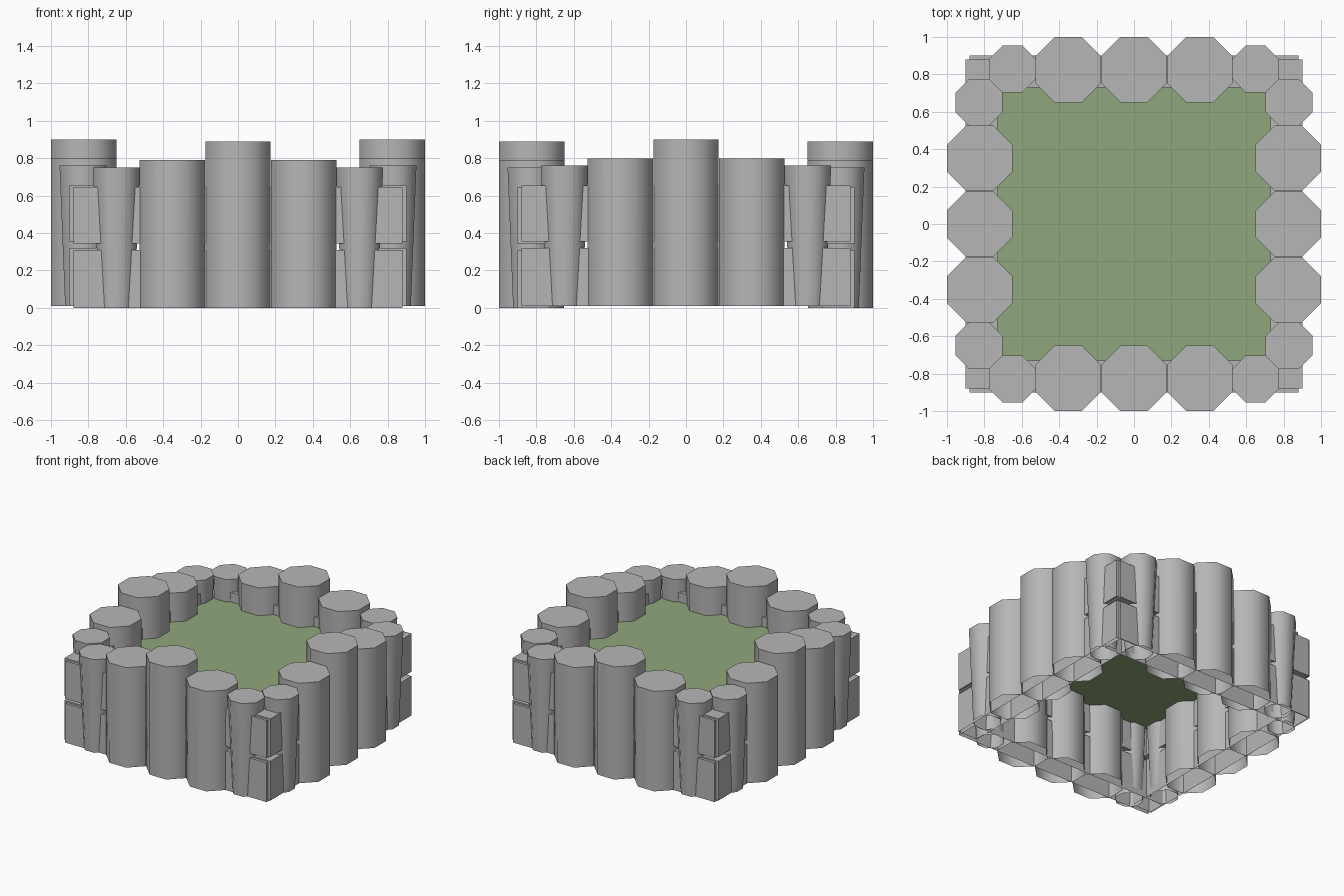
import bpy, bmesh
from math import pi, cos, sin, radians
from mathutils import Matrix

cube = bpy.data.objects.get("Cube")
if cube:
    bpy.data.objects.remove(cube, do_unlink=True)


def material(name, rgb):
    m = bpy.data.materials.new(name)
    m.use_nodes = True
    m.diffuse_color = (*rgb, 1)
    m.node_tree.nodes["Principled BSDF"].inputs["Base Color"].default_value = (*rgb, 1)
    return m


stone = material("stone grey", (0.47, 0.47, 0.47))
grass = material("grass green", (0.28, 0.39, 0.20))


def finish(name, bm, mat, matrix, smooth=False):
    bmesh.ops.recalc_face_normals(bm, faces=bm.faces[:])
    bm.transform(matrix)
    mesh = bpy.data.meshes.new(name)
    bm.to_mesh(mesh)
    bm.free()
    mesh.materials.append(mat)
    obj = bpy.data.objects.new(name, mesh)
    bpy.context.collection.objects.link(obj)
    if smooth:
        bpy.ops.object.select_all(action="DESELECT")
        obj.select_set(True)
        bpy.context.view_layer.objects.active = obj
        bpy.ops.object.shade_smooth_by_angle(angle=radians(60))


def column(name, x, y, top, half_top, half_base, matrix):
    """Eight-sided column with flats along the axes, hollow underneath."""
    bm = bmesh.new()
    rings = []
    for half, z in ((half_base, 0), (half_top, top)):
        r = half / cos(pi / 8)
        rings.append([bm.verts.new((x + r * cos((k + 0.5) * pi / 4),
                                    y + r * sin((k + 0.5) * pi / 4), z))
                      for k in range(8)])
    low, high = rings
    for k in range(8):
        n = (k + 1) % 8
        bm.faces.new((low[k], low[n], high[n], high[k]))
    bm.faces.new(high)
    finish(name, bm, stone, matrix, smooth=True)


def block(name, y0, y1, z0, z1, half_length, matrix, hollow):
    """Long wall course, optionally open at the bottom."""
    bm = bmesh.new()
    bmesh.ops.create_cube(bm, size=1)
    for v in bm.verts:
        v.co.x *= 2 * half_length
        v.co.y = y0 if v.co.y < 0 else y1
        v.co.z = z0 if v.co.z < 0 else z1
    bmesh.ops.recalc_face_normals(bm, faces=bm.faces[:])
    if hollow:
        bm.normal_update()
        under = [f for f in bm.faces if f.normal.z < -0.9]
        bmesh.ops.delete(bm, geom=under, context="FACES")
    finish(name, bm, stone, matrix)


# Four walls: the two side walls sit slightly higher than front and back
for quarter, side in enumerate(("front", "left", "back", "right")):
    lift = 0.01 if quarter % 2 else 0
    m = Matrix.Translation((0, 0, lift)) @ Matrix.Rotation(quarter * pi / 2, 4, "Z")

    # Two stacked courses with a narrow gap between
    block(side + "_lower_course", -0.90, -0.73, 0, 0.31, 0.88, m, True)
    block(side + "_upper_course", -0.90, -0.73, 0.345, 0.645, 0.88, m, False)

    # Tall centre column, shorter flanks, small tapered end columns
    column(side + "_centre_column", 0, -0.825, 0.89, 0.175, 0.174, m)
    for s, end in ((-1, "a"), (1, "b")):
        column(f"{side}_flank_column_{end}", s * 0.351, -0.825, 0.79, 0.175, 0.174, m)
        column(f"{side}_end_column_{end}", s * 0.65, -0.828, 0.75, 0.126, 0.096, m)

# Raised lawn inside the walls
lawn = bmesh.new()
bmesh.ops.create_grid(lawn, x_segments=1, y_segments=1, size=0.735)
finish("lawn", lawn, grass, Matrix.Translation((0, 0, 0.57)))
